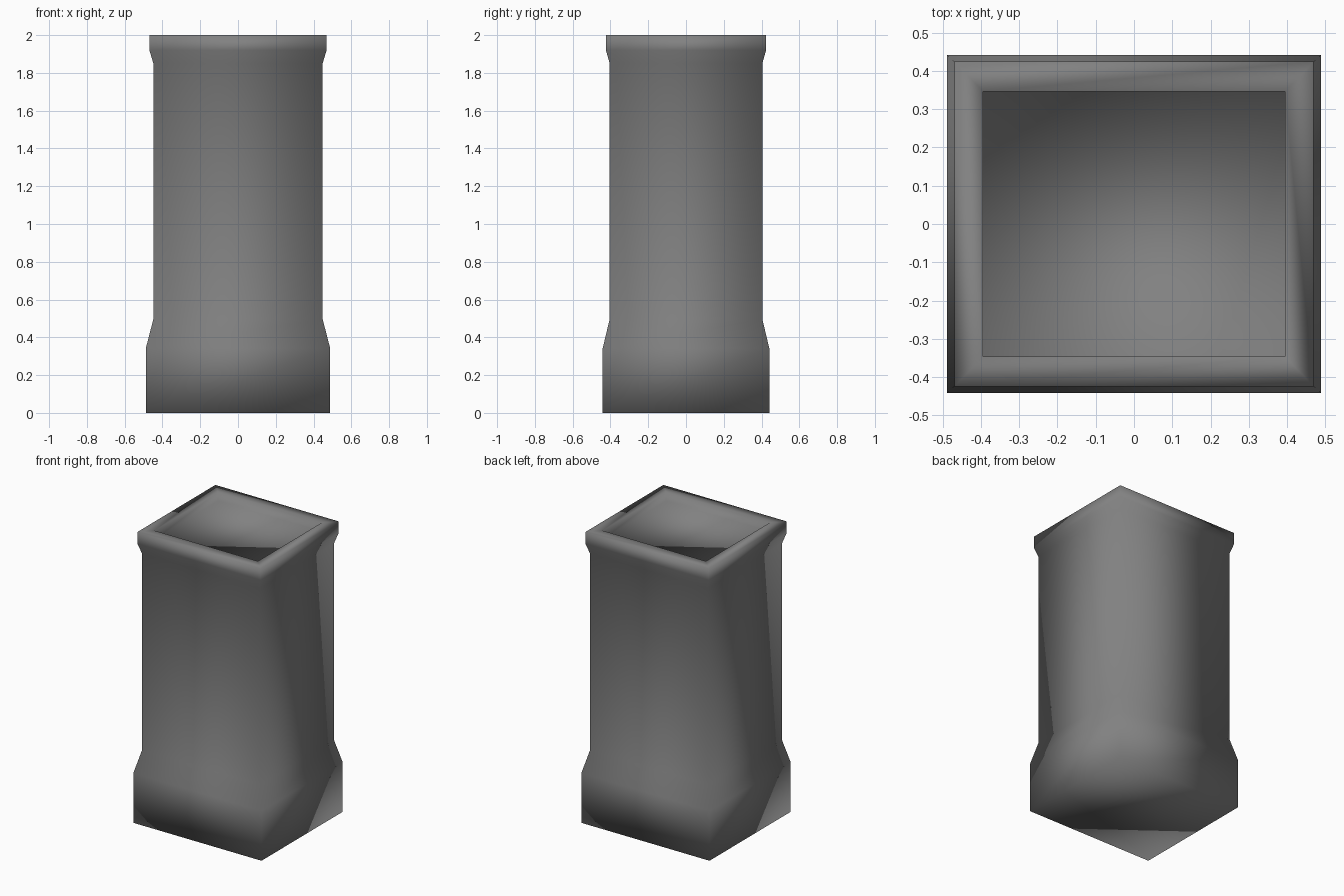
import bpy
import bmesh

cube = bpy.data.objects.get("Cube")
if cube:
    bpy.data.objects.remove(cube, do_unlink=True)

# Single dark grey material
grey = bpy.data.materials.new("dark_grey")
grey.use_nodes = True
color = (0.22, 0.22, 0.22, 1.0)
grey.diffuse_color = color
grey.node_tree.nodes["Principled BSDF"].inputs["Base Color"].default_value = color

# Rectangular rings from the foot up to the rim and into the shallow recess:
# half width, half depth, height
PROFILE = [
    (0.488, 0.441, 0.0),
    (0.488, 0.441, 0.342),   # plinth
    (0.448, 0.404, 0.497),   # shaft
    (0.448, 0.404, 1.85),
    (0.469, 0.424, 1.92),    # flared rim
    (0.469, 0.424, 2.0),
    (0.394, 0.346, 2.0),     # recess
    (0.394, 0.346, 1.94),
]

bm = bmesh.new()
rings = []
for w, d, z in PROFILE:
    corners = [(-w, -d), (w, -d), (w, d), (-w, d)]
    rings.append([bm.verts.new((x, y, z)) for x, y in corners])

# Bridge neighbouring rings, then close the underside and the recess floor
for low, high in zip(rings, rings[1:]):
    for i in range(4):
        j = (i + 1) % 4
        bm.faces.new((low[i], low[j], high[j], high[i]))
bm.faces.new(rings[0][::-1])
bm.faces.new(rings[-1])

# The whole pillar is smooth shaded, corners included
for face in bm.faces:
    face.smooth = True

mesh = bpy.data.meshes.new("square_pillar")
bm.to_mesh(mesh)
bm.free()
mesh.materials.append(grey)
pillar = bpy.data.objects.new("square_pillar", mesh)
bpy.context.collection.objects.link(pillar)
